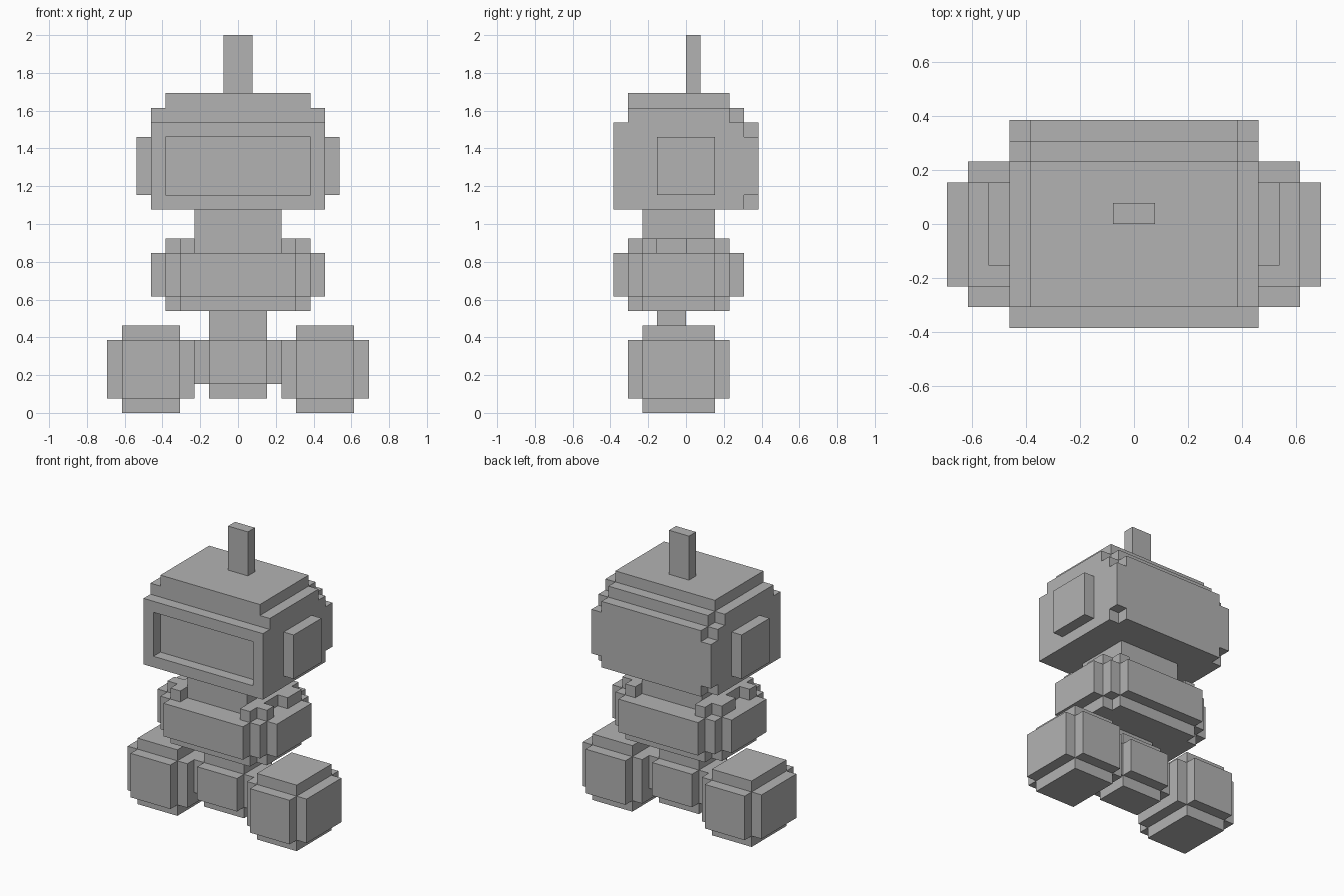
import bpy
import bmesh
from itertools import product
from mathutils import Vector

if "Cube" in bpy.data.objects:
    bpy.data.objects.remove(bpy.data.objects["Cube"])

U = 1 / 13  # edge of one block

grey = bpy.data.materials.new("plain_grey")
grey.use_nodes = True
colour = (0.45, 0.45, 0.45, 1)
grey.diffuse_color = colour
grey.node_tree.nodes["Principled BSDF"].inputs["Base Color"].default_value = colour


def cells(boxes):
    """Unit cells inside boxes given as (x0, x1, y0, y1, z0, z1)."""
    out = set()
    for x0, x1, y0, y1, z0, z1 in boxes:
        out |= set(product(range(x0, x1), range(y0, y1), range(z0, z1)))
    return out


def build(name, solid, cut=()):
    """Join boxes, remove the cut boxes and keep only the outer skin."""
    filled = cells(solid) - cells(cut)
    bm = bmesh.new()
    for cell in filled:
        for axis, side in product(range(3), (0, 1)):
            near = list(cell)
            near[axis] += 2 * side - 1
            if tuple(near) in filled:
                continue
            a, b = (axis + 1) % 3, (axis + 2) % 3
            corners = []
            for i, j in ((0, 0), (1, 0), (1, 1), (0, 1)):
                p = Vector(cell)
                p[axis] += side
                p[a] += i
                p[b] += j
                corners.append(bm.verts.new(p * U))
            bm.faces.new(corners if side else corners[::-1])
    bmesh.ops.remove_doubles(bm, verts=bm.verts[:], dist=U / 100)
    bmesh.ops.dissolve_limit(bm, angle_limit=0.01, verts=bm.verts[:], edges=bm.edges[:])
    mesh = bpy.data.meshes.new(name)
    bm.to_mesh(mesh)
    bm.free()
    mesh.materials.append(grey)
    obj = bpy.data.objects.new(name, mesh)
    bpy.context.collection.objects.link(obj)


def both(boxes):
    """Boxes plus their mirror images across x."""
    return boxes + [(-b[1], -b[0], *b[2:]) for b in boxes]


# Antenna
build("antenna", [(-1, 1, 0, 1, 22, 26)])

# Head with stepped top, screen recess and notched rear corners
build("head",
      [(-6, 6, -5, 5, 14, 20), (-6, 6, -4, 4, 20, 21), (-5, 5, -4, 3, 21, 22)],
      [(-5, 5, -5, -4, 15, 19)]
      + both([(5, 6, 4, 5, 14, 15), (5, 6, 4, 5, 19, 20), (5, 6, 3, 4, 20, 21)]))

# Neck
build("neck", [(-3, 3, -3, 2, 11, 14)])

# Torso with stepped corners, and a collar with gaps on each side
build("torso",
      [(-6, 6, -3, 2, 8, 11), (-5, 5, -4, 3, 8, 11), (-4, 4, -5, 4, 8, 11),
       (-5, 5, -3, 2, 7, 12), (-4, 4, -4, 3, 7, 12)],
      [(-3, 3, -4, 3, 11, 12)] + both([(4, 5, -2, 0, 11, 12)]))

# Waist and hip
build("waist", [(-2, 2, -2, 0, 6, 7)])
build("hip", [(-2, 2, -3, 2, 2, 5), (-3, 3, -2, 1, 2, 5), (-2, 2, -2, 1, 1, 6)])

# Ears and feet on each side
for label, s in (("left", 1), ("right", -1)):
    def side(boxes):
        return boxes if s > 0 else [(-b[1], -b[0], *b[2:]) for b in boxes]
    build(label + "_ear", side([(6, 7, -2, 2, 15, 19)]))
    build(label + "_foot", side([(3, 9, -3, 2, 1, 5), (4, 8, -4, 3, 1, 5),
                                 (4, 8, -3, 2, 0, 6)]))
